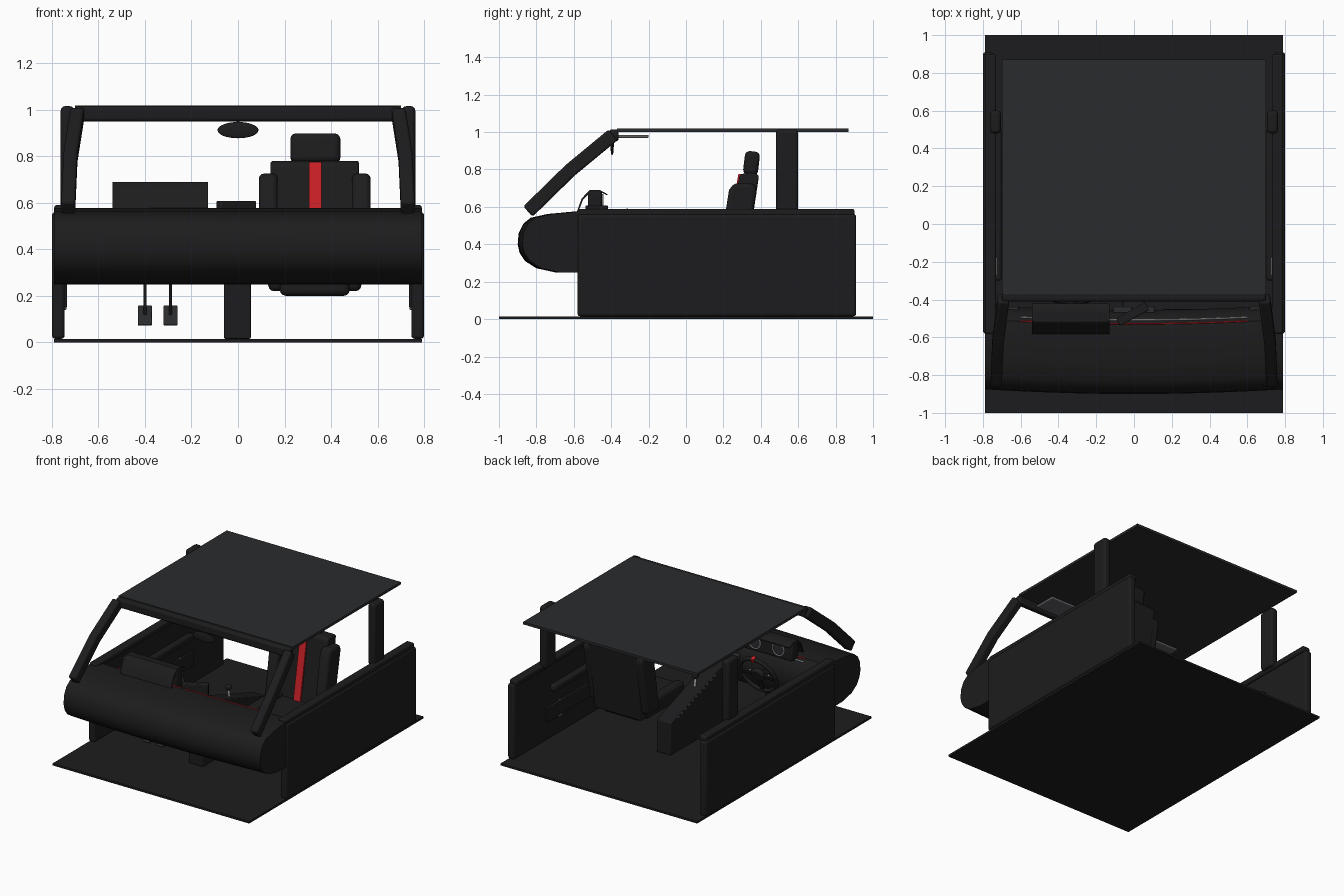
import bpy, bmesh, math
from mathutils import Vector, Matrix

if "Cube" in bpy.data.objects:
    bpy.data.objects.remove(bpy.data.objects["Cube"])


def material(name, rgb):
    m = bpy.data.materials.new(name)
    m.diffuse_color = (*rgb, 1)
    m.use_nodes = True
    m.node_tree.nodes["Principled BSDF"].inputs["Base Color"].default_value = m.diffuse_color
    return m


BLACK = material("black_trim", (0.012, 0.012, 0.013))
CHARCOAL = material("charcoal", (0.023, 0.024, 0.026))
RED = material("red_accent", (0.6, 0.015, 0.02))
SILVER = material("silver", (0.55, 0.55, 0.55))
GREY = material("grey", (0.12, 0.12, 0.13))


def finish(name, bm, mat, bevel=0, segs=3):
    bmesh.ops.recalc_face_normals(bm, faces=bm.faces)
    me = bpy.data.meshes.new(name)
    bm.to_mesh(me)
    bm.free()
    me.materials.append(mat)
    ob = bpy.data.objects.new(name, me)
    bpy.context.collection.objects.link(ob)
    if bevel:
        b = ob.modifiers.new("bevel", 'BEVEL')
        b.width, b.segments = bevel, segs
        b.limit_method = 'ANGLE'
    bpy.ops.object.select_all(action='DESELECT')
    ob.select_set(True)
    bpy.context.view_layer.objects.active = ob
    bpy.ops.object.shade_smooth_by_angle(angle=math.radians(35))
    return ob


def box(name, x, y, z, mat=BLACK, bevel=0, rot=None):
    """Box from (min, max) ranges, optionally rotated about its centre."""
    bm = bmesh.new()
    bmesh.ops.create_cube(bm, size=1)
    c = Vector((sum(x) / 2, sum(y) / 2, sum(z) / 2))
    s = Matrix.Diagonal((x[1] - x[0], y[1] - y[0], z[1] - z[0], 1))
    bm.transform(s)
    ob = finish(name, bm, mat, bevel)
    ob.location = c
    if rot:
        ob.rotation_euler = rot
    return ob


def prism(name, profile, x0, x1, mat=BLACK, bevel=0, steps=1, bow=0.0):
    """Extrude a (y, z) profile along x, bowing the ends backwards."""
    bm = bmesh.new()
    rings = []
    for i in range(steps + 1):
        x = x0 + (x1 - x0) * i / steps
        k = bow * (2 * i / steps - 1) ** 2
        rings.append([bm.verts.new((x, y + k, z)) for y, z in profile])
    n = len(profile)
    for a, b in zip(rings, rings[1:]):
        for j in range(n):
            bm.faces.new((a[j], a[(j + 1) % n], b[(j + 1) % n], b[j]))
    bm.faces.new(rings[0])
    bm.faces.new(rings[-1])
    return finish(name, bm, mat, bevel)


def torus(name, loc, rot, R, r, mat):
    bpy.ops.mesh.primitive_torus_add(major_segments=40, minor_segments=10, location=loc,
                                     rotation=rot, major_radius=R, minor_radius=r)
    ob = bpy.context.object
    ob.name = name
    ob.data.materials.append(mat)
    bpy.ops.object.shade_smooth()
    return ob


def disc(name, loc, rot, r, depth, mat, bevel=0):
    bm = bmesh.new()
    bmesh.ops.create_cone(bm, cap_ends=True, segments=32, radius1=r, radius2=r, depth=depth)
    ob = finish(name, bm, mat, bevel)
    ob.location, ob.rotation_euler = loc, rot
    return ob


def tube(name, pts, r, mat=BLACK):
    cu = bpy.data.curves.new(name, 'CURVE')
    cu.dimensions = '3D'
    cu.bevel_depth, cu.bevel_resolution, cu.use_fill_caps = r, 3, True
    sp = cu.splines.new('POLY')
    sp.points.add(len(pts) - 1)
    for p, co in zip(sp.points, pts):
        p.co = (*co, 1)
    cu.materials.append(mat)
    ob = bpy.data.objects.new(name, cu)
    bpy.context.collection.objects.link(ob)
    return ob


# floor, roof and windscreen header
box("floor", (-.79, .79), (-1, 1), (0, .015))
box("roof", (-.70, .70), (-.37, .87), (1.0, 1.018), CHARCOAL)
box("header_rail", (-.70, .70), (-.41, -.36), (.95, 1.015), BLACK, .015)

# doors and pillars on both sides
for s, side in ((-1, "left"), (1, "right")):
    def xr(a, b):
        return tuple(sorted((s * a, s * b)))
    box(side + "_door", xr(.745, .80), (-.58, .91), (.015, .56), BLACK, .015)
    box(side + "_door_sill", xr(.73, .79), (-.58, .90), (.55, .59), BLACK, .01)
    box(side + "_door_armrest", xr(.70, .75), (-.3, .5), (.36, .41), BLACK, .015)
    box(side + "_door_pocket", xr(.735, .75), (-.45, .55), (.15, .26), BLACK, .005)
    box(side + "_door_handle", xr(.725, .735), (-.27, -.18), (.50, .52), SILVER, .004)
    torus(side + "_speaker_ring", (s * .742, .39, .20), (0, math.pi / 2, 0), .055, .006, SILVER)
    disc(side + "_speaker", (s * .743, .39, .20), (0, math.pi / 2, 0), .052, .006, CHARCOAL)
    box(side + "_b_pillar", xr(.705, .762), (.48, .60), (.565, 1.015), BLACK, .018)
    # swept windscreen pillar
    bm = bmesh.new()
    rings = []
    for x, y, z in ((.73, -.845, .575), (.72, -.62, .795), (.69, -.39, .985)):
        rings.append([bm.verts.new((s * (x + dx), y + d * .7, z - d * .8))
                      for dx, d in ((-.03, -.035), (.03, -.035), (.03, .035), (-.03, .035))])
    for a, b in zip(rings, rings[1:]):
        for j in range(4):
            bm.faces.new((a[j], a[(j + 1) % 4], b[(j + 1) % 4], b[j]))
    bm.faces.new(rings[0])
    bm.faces.new(rings[-1])
    finish(side + "_a_pillar", bm, BLACK, .012)
    box(side + "_sun_visor", xr(.15, .55), (-.37, -.20), (.968, .985), GREY, .006)

# dashboard with trim lines
dash = [(-.90, .40), (-.895, .46), (-.87, .51), (-.83, .542), (-.74, .562), (-.58, .577),
        (-.53, .57), (-.49, .53), (-.455, .46), (-.46, .35), (-.51, .27), (-.60, .248),
        (-.70, .25), (-.80, .272), (-.86, .31), (-.89, .355)]
prism("dashboard", dash, -.79, .79, BLACK, 0, 24, .025)
for name, y, z, mat in (("red_trim", -.528, .57, RED), ("silver_trim", -.508, .553, SILVER)):
    tube(name, [(x / 10, y + .025 * (x / 7.9) ** 2, z) for x in range(-6, 7)], .004, mat)
for x in (-.66, -.06, .06, .66):
    box("air_vent", (x - .05, x + .05), (-.475, -.44), (.44, .49), CHARCOAL, .008)
    for z in (.452, .465, .478):
        box("vent_slat", (x - .04, x + .04), (-.441, -.436), (z - .002, z + .002), GREY)
box("glove_box", (.15, .55), (-.47, -.45), (.33, .43), BLACK, .008)

# instrument hood, dials and tilted screen
box("instrument_pod", (-.54, -.13), (-.525, -.45), (.55, .69), BLACK, .015)
hood = [(-.575, .575), (-.55, .64), (-.51, .68), (-.46, .68), (-.42, .662),
        (-.42, .668), (-.46, .69), (-.515, .69), (-.558, .645), (-.583, .575)]
prism("instrument_hood", hood, -.54, -.13)
for x in (-.43, -.24):
    disc("dial_face", (x, -.448, .62), (math.pi / 2, 0, 0), .045, .006, CHARCOAL)
    torus("dial_ring", (x, -.445, .62), (math.pi / 2, 0, 0), .046, .004, SILVER)
box("centre_screen", (-.095, .08), (-.50, -.455), (.50, .608), BLACK, .006, (0, 0, .5))

# steering wheel built around its own tilted axis
tilt = Matrix.Translation((-.33, -.36, .44)) @ Matrix.Rotation(math.radians(68), 4, 'X')
wheel = [torus("steering_rim", (0, 0, 0), (0, 0, 0), .14, .015, BLACK),
         disc("steering_hub", (0, 0, 0), (0, 0, 0), .05, .035, BLACK, .01),
         disc("steering_badge_plate", (0, 0, .018), (0, 0, 0), .018, .006, SILVER),
         box("left_spoke", (-.14, -.03), (-.016, .016), (-.008, .008), BLACK, .004),
         box("right_spoke", (.03, .14), (-.016, .016), (-.008, .008), BLACK, .004),
         box("lower_spoke", (-.016, .016), (-.14, -.03), (-.008, .008), BLACK, .004),
         box("top_marker", (-.013, .013), (.122, .158), (-.017, .017), RED, .004)]
for x in (-.075, .075):
    wheel.append(disc("wheel_button", (x, 0, .01), (0, 0, 0), .012, .01, SILVER))
for ob in wheel:
    ob.matrix_world = tilt @ Matrix.LocRotScale(ob.location, ob.rotation_euler, ob.scale)
tube("steering_column", [(-.33, -.365, .44), (-.33, -.48, .40)], .03)

# centre console with a row of buttons and a gear lever
prism("centre_console", [(.26, .015), (.26, .25), (-.28, .43), (-.48, .46), (-.48, .015)],
      -.06, .055, BLACK, .006)
for i in range(11):
    y = .18 - i * .042
    z = .25 + (.26 - y) / 3
    box("console_button", (-.065, -.052), (y - .011, y + .011), (z - .016, z - .004), GREY)
tube("gear_lever", [(0, -.1, .36), (0, -.11, .43)], .008, SILVER)
bpy.ops.mesh.primitive_uv_sphere_add(segments=20, ring_count=12, radius=.022, location=(0, -.11, .44))
bpy.context.object.name = "gear_knob"
bpy.context.object.data.materials.append(BLACK)
bpy.ops.object.shade_smooth()

# passenger seat
box("seat_cushion", (.18, .48), (-.20, .28), (.20, .31), BLACK, .025)
back = [(.20, .23), (.285, .765), (.305, .78), (.375, .78), (.39, .765), (.31, .23)]
prism("seat_back", back, .14, .52, BLACK, .022)
bolster = [(.165, .28), (.23, .69), (.255, .725), (.36, .725), (.38, .69), (.30, .28)]
for x in (.09, .49):
    prism("back_bolster", bolster, x, x + .08, BLACK, .022)
    box("cushion_bolster", (x + .04, x + .12) if x < .3 else (x - .04, x + .04),
        (-.18, .26), (.22, .34), BLACK, .025)
prism("seat_stripe", [(.19, .26), (.28, .775), (.30, .775), (.22, .26)], .305, .36, RED)
box("headrest", (.225, .44), (.31, .39), (.77, .897), BLACK, .025, (-.12, 0, 0))

# interior mirror
bpy.ops.mesh.primitive_uv_sphere_add(segments=32, ring_count=16, radius=1, location=(0, -.395, .912))
mirror = bpy.context.object
mirror.name = "rear_view_mirror"
mirror.scale = (.088, .008, .035)
mirror.data.materials.append(BLACK)
bpy.ops.object.shade_smooth()
tube("mirror_stem", [(0, -.39, .96), (0, -.39, .92)], .006)

# pedals
for x in (-.40, -.29):
    box("pedal", (x - .03, x + .03), (-.47, -.455), (.07, .16), CHARCOAL, .004, (-.4, 0, 0))
    tube("pedal_arm", [(x, -.465, .12), (x, -.52, .27)], .007)
